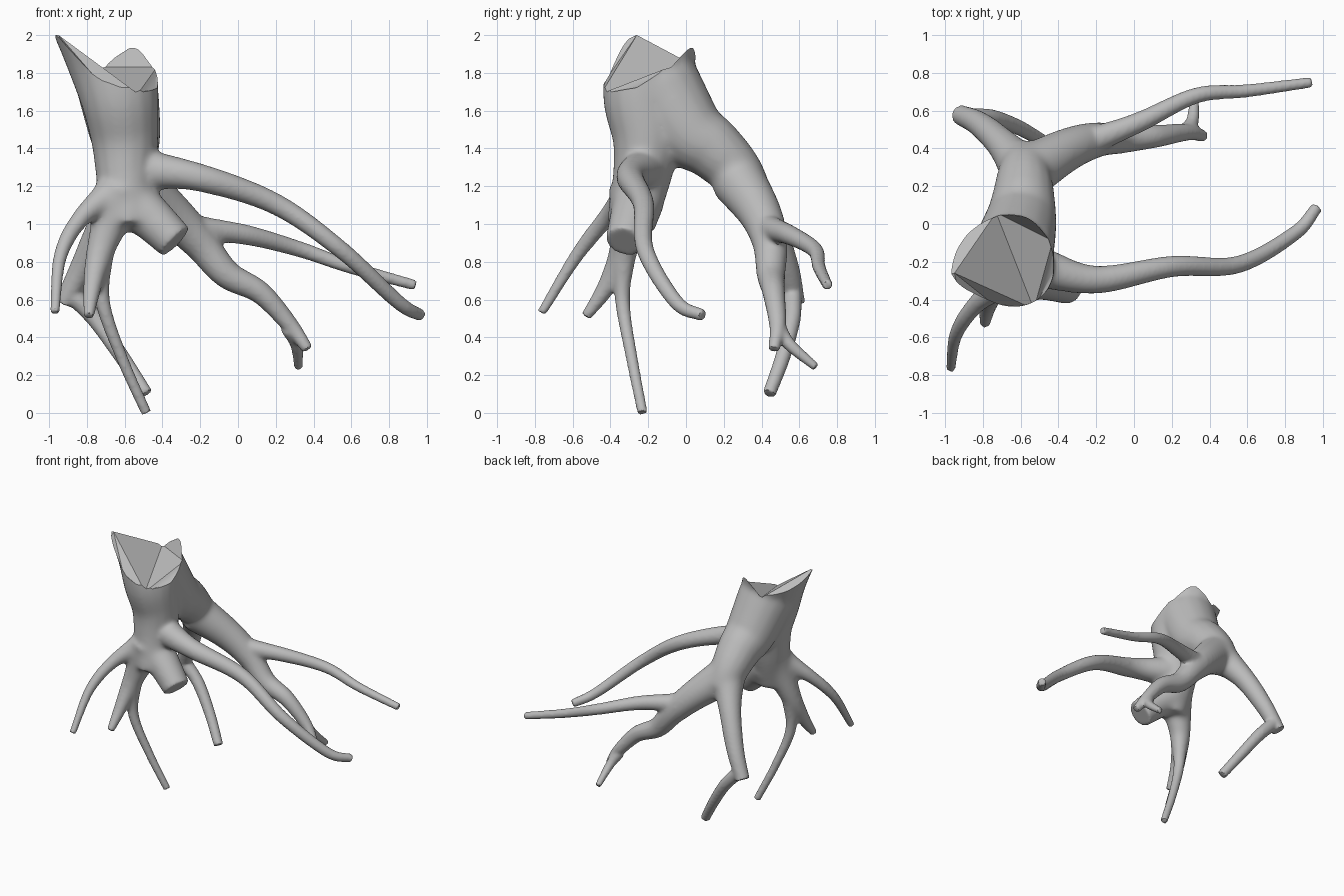
import bpy, bmesh, math
from mathutils import Vector

cube = bpy.data.objects.get("Cube")
if cube:
    bpy.data.objects.remove(cube)

mat = bpy.data.materials.new("root grey")
mat.use_nodes = True
GREY = (0.5, 0.5, 0.5, 1)
mat.diffuse_color = GREY
mat.node_tree.nodes["Principled BSDF"].inputs["Base Color"].default_value = GREY


def add_object(name, data):
    ob = bpy.data.objects.new(name, data)
    bpy.context.collection.objects.link(ob)
    return ob


def baked(ob):
    """Mesh of the object with its modifiers applied."""
    dg = bpy.context.evaluated_depsgraph_get()
    return bpy.data.meshes.new_from_object(ob.evaluated_get(dg))


def smooth_path(points, steps=8):
    """Catmull-Rom samples through the points."""
    p = [Vector(q) for q in points]
    p = [2 * p[0] - p[1]] + p + [2 * p[-1] - p[-2]]
    out = []
    for a, b, c, d in zip(p, p[1:], p[2:], p[3:]):
        for i in range(steps):
            t = i / steps
            out.append(.5 * (2 * b + (c - a) * t + (2 * a - 5 * b + 4 * c - d) * t ** 2
                             + (3 * b - a - 3 * c + d) * t ** 3))
    return out + [p[-2]]


curve = bpy.data.curves.new("limb_paths", 'CURVE')
curve.dimensions = '3D'
curve.bevel_depth = 1
curve.bevel_resolution = 6
curve.use_fill_caps = True
crotches = []


def limb(base, tip, flare, *points):
    """Round limb tapering from base to tip, with a flare at its start."""
    path = smooth_path(points)
    sp = curve.splines.new('POLY')
    sp.points.add(len(path) - 1)
    for i, (p, co) in enumerate(zip(sp.points, path)):
        t = i / (len(path) - 1)
        r = base + (tip - base) * t + flare * (1 - t) ** 5
        p.co = (*co, 1)
        p.radius = math.sqrt(r * r + .00012)  # allows for later softening
    start = base + flare
    crotches.append((path[4], 2.2 * start, min(1, (start / .14) ** 2)))


# Trunk and rear main limb
limb(.255, .13, .05, (-.705, -.19, 2.1), (-.665, -.2, 1.87), (-.625, -.232, 1.66),
     (-.6, -.21, 1.45), (-.595, -.235, 1.24), (-.58, -.295, .98))
limb(.22, .115, 0, (-.64, -.14, 1.74), (-.6, .01, 1.5), (-.585, .14, 1.4),
     (-.58, .27, 1.27), (-.575, .35, 1.14))
# Long front root and cut stump
limb(.066, .03, .047, (-.5, -.23, 1.29), (-.2, -.295, 1.245), (.2, -.225, 1.105),
     (.55, -.215, .86), (.85, -.05, .585), (.97, .09, .515))
limb(.14, .103, 0, (-.57, -.25, 1.12), (-.46, -.285, 1.03), (-.33, -.325, .905))
# Front right leg, its outer root and its downward root
limb(.095, .025, .05, (-.62, -.27, 1.17), (-.725, -.33, .87), (-.77, -.42, .67), (-.79, -.53, .51))
limb(.058, .022, .045, (-.66, -.29, 1.17), (-.83, -.42, 1.03), (-.94, -.58, .83), (-.97, -.765, .53))
limb(.037, .025, .035, (-.725, -.33, .84), (-.715, -.335, .58), (-.61, -.285, .28), (-.485, -.23, 0))
# Rear right limb and the root below its knee
limb(.09, .052, .055, (-.575, .28, 1.24), (-.705, .43, 1.02), (-.82, .53, .78), (-.92, .578, .58))
limb(.05, .034, 0, (-.87, .565, .62), (-.75, .56, .49), (-.61, .51, .29), (-.485, .44, .1))
# Rear left limb, its upper root and its forked tip
limb(.12, .028, .03, (-.57, .27, 1.24), (-.36, .39, 1.06), (-.2, .445, .9), (-.06, .45, .735),
     (.12, .465, .635), (.28, .485, .46), (.37, .465, .335))
limb(.054, .026, .025, (-.25, .43, .975), (.03, .54, .945), (.33, .68, .865), (.6, .705, .77), (.94, .75, .675))
limb(.045, .02, 0, (.27, .485, .45), (.31, .55, .36), (.32, .69, .24))

# Fuse the limbs into one skin
paths = add_object("limb_paths", curve)
roots = add_object("tree_roots", baked(paths))
bpy.data.objects.remove(paths)
fuse = roots.modifiers.new("fuse", 'REMESH')
fuse.mode = 'VOXEL'
fuse.voxel_size = .011
fused = baked(roots)
roots.modifiers.clear()
roots.data = fused

# Blend strongly at the crotches, lightly elsewhere
group = roots.vertex_groups.new(name="crotches")
for v in fused.vertices:
    w = max(s * min(1, 2 - 2 * (v.co - c).length / reach) for c, reach, s in crotches)
    if w > 0:
        group.add([v.index], w, 'REPLACE')
blend = roots.modifiers.new("blend", 'SMOOTH')
blend.factor, blend.iterations, blend.vertex_group = .5, 60, group.name
soften = roots.modifiers.new("soften", 'SMOOTH')
soften.factor, soften.iterations = .5, 5

# Broken trunk top: a cutter with a faceted underside
RIM = [(-.95, -.26, 2.0), (-.75, -.42, 1.77), (-.53, -.45, 1.69), (-.44, -.27, 1.72),
       (-.43, -.09, 1.83), (-.53, .03, 1.96), (-.73, .06, 1.83)]
bm = bmesh.new()
inner, outer, top = [], [], []
for x, y, z in RIM:
    ox, oy = -.69 + (x + .69) * 2.6, -.2 + (y + .2) * 2.6
    inner.append(bm.verts.new((x, y, z)))
    outer.append(bm.verts.new((ox, oy, z)))
    top.append(bm.verts.new((ox, oy, 2.7)))
for tri in [(0, 1, 2), (0, 2, 6), (6, 2, 4), (2, 3, 4), (6, 4, 5)]:
    bm.faces.new([inner[i] for i in tri])
for i in range(len(RIM)):
    j = (i + 1) % len(RIM)
    bm.faces.new((inner[i], outer[i], outer[j]))
    bm.faces.new((inner[i], outer[j], inner[j]))
    bm.faces.new((outer[i], top[i], top[j], outer[j]))
bm.faces.new(top)
bmesh.ops.recalc_face_normals(bm, faces=bm.faces)
cut_mesh = bpy.data.meshes.new("top_cutter")
bm.to_mesh(cut_mesh)
bm.free()
cutter = add_object("top_cutter", cut_mesh)
cutter.hide_render = True
cut = roots.modifiers.new("break", 'BOOLEAN')
cut.operation, cut.object, cut.solver = 'DIFFERENCE', cutter, 'EXACT'
final = baked(roots)
roots.modifiers.clear()
roots.data = final
bpy.data.objects.remove(cutter)
final.materials.clear()
final.materials.append(mat)

# Smooth skin with crisp broken edges
bpy.ops.object.select_all(action='DESELECT')
roots.select_set(True)
bpy.context.view_layer.objects.active = roots
bpy.ops.object.shade_smooth_by_angle(angle=math.radians(32))
